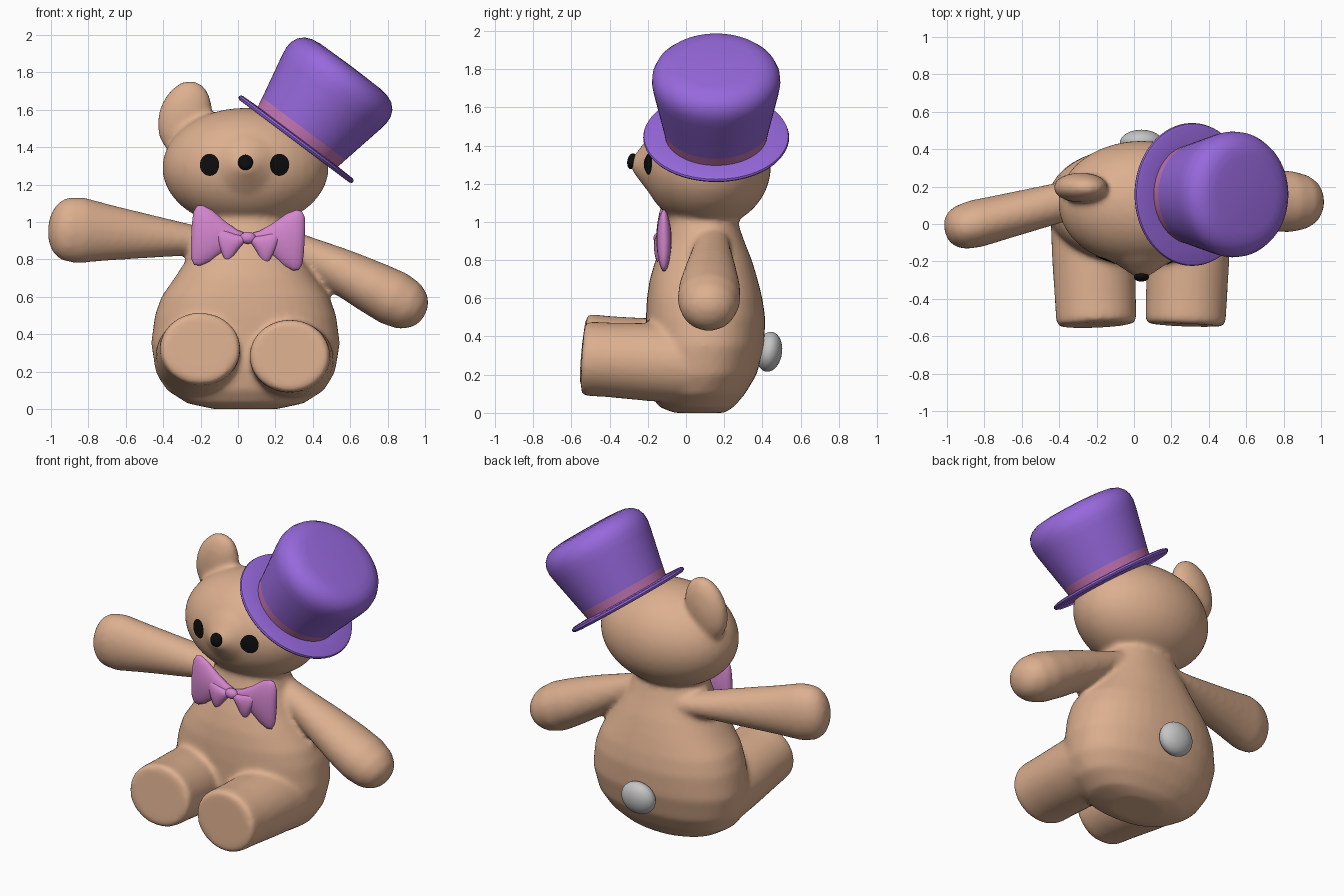
import bpy, bmesh, math
from mathutils import Vector, Matrix
from mathutils.bvhtree import BVHTree

if "Cube" in bpy.data.objects:
    bpy.data.objects.remove(bpy.data.objects["Cube"])

CX = 0.04  # middle of the toy


def material(name, rgb):
    m = bpy.data.materials.new(name)
    m.diffuse_color = (*rgb, 1)
    m.use_nodes = True
    m.node_tree.nodes["Principled BSDF"].inputs["Base Color"].default_value = m.diffuse_color
    return m


TAN = material("tan plush", (0.72, 0.43, 0.275))
PURPLE = material("purple felt", (0.31, 0.14, 0.72))
BAND = material("rose band", (0.56, 0.18, 0.46))
PINK = material("pink satin", (0.66, 0.24, 0.62))
GREY = material("pale grey fluff", (0.56, 0.56, 0.56))
BLACK = material("black", (0.004, 0.004, 0.004))


def loft(bm, rings, n=40, power=2.0):
    """Skin a row of (centre, u, v) superellipse rings, closing both ends."""
    def sgn(c):
        return math.copysign(abs(c) ** (2 / power), c)
    rows = []
    for c, u, v in rings:
        angles = [2 * math.pi * i / n for i in range(n)]
        rows.append([bm.verts.new(Vector(c) + sgn(math.cos(a)) * Vector(u) + sgn(math.sin(a)) * Vector(v))
                     for a in angles])
    for k in range(len(rows) - 1):
        a, b = rows[k], rows[k + 1]
        for i in range(n):
            f = bm.faces.new((a[i], a[(i + 1) % n], b[(i + 1) % n], b[i]))
            f.material_index = k
    bm.faces.new(rows[0]).material_index = 0
    bm.faces.new(rows[-1]).material_index = len(rows)


def limb(bm, start, end, sections):
    """Tapered limb; sections are (fraction, radius in the front plane, other radius)."""
    start, end = Vector(start), Vector(end)
    axis = (end - start).normalized()
    side = Vector((0, 1, 0)) if abs(axis.y) < 0.8 else Vector((1, 0, 0))
    a = axis.cross(side).normalized()
    b = axis.cross(a).normalized()
    loft(bm, [(start.lerp(end, t), a * ra, b * rb) for t, ra, rb in sections])


def ball(bm, loc, radii, rot_y=0, rot_x=0):
    m = (Matrix.Translation(loc) @ Matrix.Rotation(rot_y, 4, 'Y') @ Matrix.Rotation(rot_x, 4, 'X')
         @ Matrix.Diagonal((*radii, 1)))
    bmesh.ops.create_uvsphere(bm, u_segments=40, v_segments=24, radius=1, matrix=m)


def finish(bm, name, mats, pick=None):
    bmesh.ops.recalc_face_normals(bm, faces=bm.faces[:])
    for f in bm.faces:
        f.material_index = pick(f.material_index) if pick else 0
        f.smooth = True
    me = bpy.data.meshes.new(name)
    bm.to_mesh(me)
    bm.free()
    for m in mats:
        me.materials.append(m)
    ob = bpy.data.objects.new(name, me)
    bpy.context.collection.objects.link(ob)
    return ob


# ---- bear body: torso, head, limbs and ear fused into one soft skin
bm = bmesh.new()
# torso: height, half width, front y, back y
torso = [(0.0, 0.17, -0.06, 0.20), (0.03, 0.31, -0.14, 0.25), (0.10, 0.42, -0.19, 0.31),
         (0.20, 0.48, -0.21, 0.37), (0.35, 0.505, -0.21, 0.41), (0.50, 0.485, -0.21, 0.415),
         (0.60, 0.45, -0.205, 0.40), (0.70, 0.38, -0.19, 0.375), (0.80, 0.315, -0.16, 0.345),
         (0.90, 0.265, -0.12, 0.305), (1.0, 0.23, -0.09, 0.27), (1.12, 0.22, -0.08, 0.26)]
loft(bm, [((CX, (f + b) / 2, z), (w, 0, 0), (0, (b - f) / 2, 0)) for z, w, f, b in torso], power=2.25)
# head and snout
ball(bm, (CX, 0.11, 1.29), (0.445, 0.335, 0.32))
loft(bm, [((CX, y, 1.30), (r * 1.1, 0, 0), (0, 0, r))
          for y, r in [(0.0, 0.25), (-0.12, 0.215), (-0.2, 0.14), (-0.25, 0.075), (-0.285, 0.03)]])
# ear
ball(bm, (-0.285, 0.195, 1.56), (0.14, 0.08, 0.20), rot_y=0.3)
# arms
limb(bm, (-0.1, 0.19, 0.89), (-1.01, -0.04, 0.97),
     [(0, 0.07, 0.09), (0.15, 0.08, 0.10), (0.4, 0.115, 0.11), (0.65, 0.15, 0.12), (0.82, 0.178, 0.128),
      (0.91, 0.168, 0.118), (0.96, 0.135, 0.095), (0.99, 0.08, 0.06), (1, 0.03, 0.02)])
limb(bm, (0.16, 0.14, 0.94), (1.0, 0.115, 0.505),
     [(0, 0.06, 0.08), (0.2, 0.085, 0.10), (0.45, 0.12, 0.135), (0.65, 0.14, 0.16), (0.8, 0.15, 0.165),
      (0.9, 0.135, 0.145), (0.96, 0.10, 0.11), (0.99, 0.06, 0.06), (1, 0.02, 0.02)])
# legs with flat soles
for hip, sole in [((-0.23, 0.12, 0.26), (-0.2, -0.54, 0.325)), ((0.30, 0.12, 0.25), (0.275, -0.54, 0.285))]:
    limb(bm, hip, sole, [(0, 0.21, 0.22), (0.45, 0.205, 0.222), (0.8, 0.195, 0.217),
                         (0.96, 0.195, 0.215), (0.985, 0.19, 0.21), (1, 0.175, 0.195)])
body = finish(bm, "bear_body", [TAN])
rm = body.modifiers.new("fuse", 'REMESH')
rm.mode, rm.voxel_size, rm.use_smooth_shade = 'VOXEL', 0.016, True
sm = body.modifiers.new("soften", 'SMOOTH')
sm.factor, sm.iterations = 0.5, 10
dg = bpy.context.evaluated_depsgraph_get()
skin = bpy.data.meshes.new_from_object(body.evaluated_get(dg))
body.modifiers.clear()
body.data = skin
for p in skin.polygons:
    p.use_smooth = True
skin.name = "bear_body"

# ---- eyes: thin discs laid on the face
probe = bmesh.new()
probe.from_mesh(skin)
tree = BVHTree.FromBMesh(probe)
for name, ex in (("left_eye", -0.15), ("right_eye", 0.22)):
    bm = bmesh.new()

    def on_face(dx, dz):
        hit, normal, _, _ = tree.ray_cast(Vector((ex + dx, -1, 1.305 + dz)), Vector((0, 1, 0)))
        return bm.verts.new(hit + normal * 0.005)
    hub = on_face(0, 0)
    rows = [[on_face(0.052 * s * math.cos(a * math.pi / 16), 0.058 * s * math.sin(a * math.pi / 16))
             for a in range(32)] for s in (0.35, 0.7, 1.0)]
    for i in range(32):
        j = (i + 1) % 32
        bm.faces.new((hub, rows[0][i], rows[0][j]))
        for a, b in zip(rows, rows[1:]):
            bm.faces.new((a[i], b[i], b[j], a[j]))
    eye = finish(bm, name, [BLACK])
    if eye.data.polygons[0].normal.y > 0:
        eye.data.flip_normals()
probe.free()

# ---- nose and tail
bm = bmesh.new()
ball(bm, (CX, -0.283, 1.318), (0.04, 0.024, 0.042), rot_x=-0.2)
finish(bm, "nose", [BLACK])
bm = bmesh.new()
ball(bm, (CX, 0.435, 0.32), (0.115, 0.068, 0.105), rot_x=-0.15)
finish(bm, "tail", [GREY])

# ---- bow tie: two big and two small pillow wings around a knot
KNOT = Vector((0.053, -0.115, 0.915))
WING = [(0.0, 0.02, 0.018), (0.06, 0.04, 0.03), (0.13, 0.085, 0.037), (0.20, 0.14, 0.04),
        (0.25, 0.162, 0.037), (0.28, 0.158, 0.03), (0.298, 0.125, 0.018), (0.303, 0.06, 0.006)]
for name, side, scale, droop, dy in (("bow_left", -1, 1, -0.05, 0), ("bow_right", 1, 1, 0.05, 0),
                                     ("bow_tail_left", -1, 0.52, 0.3, -0.025),
                                     ("bow_tail_right", 1, 0.52, 0.42, -0.025)):
    along = Vector((side * math.cos(droop), 0, -math.sin(droop)))
    up = Vector((side * math.sin(droop), 0, math.cos(droop)))
    bm = bmesh.new()
    loft(bm, [(KNOT + Vector((0, dy, 0)) + along * (x * scale), up * (h * scale), Vector((0, t * (0.4 + 0.6 * scale), 0)))
              for x, h, t in WING], n=32)
    finish(bm, name, [PINK])
bm = bmesh.new()
ball(bm, KNOT + Vector((0, -0.025, 0)), (0.042, 0.03, 0.032))
finish(bm, "bow_knot", [PINK])

# ---- top hat, tipped to one side: (radius, height along its axis)
hat = [(0.02, -0.014), (0.365, -0.014), (0.378, -0.008), (0.382, 0.0), (0.378, 0.01), (0.365, 0.015),
       (0.268, 0.018), (0.278, 0.07), (0.305, 0.2), (0.328, 0.31), (0.336, 0.36), (0.333, 0.40), (0.318, 0.435),
       (0.29, 0.463), (0.25, 0.48), (0.2, 0.487), (0.02, 0.49)]
axis, u, v = Vector((0.6, 0, 0.8)), Vector((0.8, 0, -0.6)), Vector((0, 1, 0))
bm = bmesh.new()
loft(bm, [(Vector((0.31, 0.158, 1.442)) + axis * h, u * r, v * r) for r, h in hat], n=64)
top_hat = finish(bm, "top_hat", [PURPLE, BAND], lambda k: 1 if k == 6 else 0)
bpy.ops.object.select_all(action='DESELECT')
top_hat.select_set(True)
bpy.context.view_layer.objects.active = top_hat
bpy.ops.object.shade_smooth_by_angle(angle=math.radians(40))
